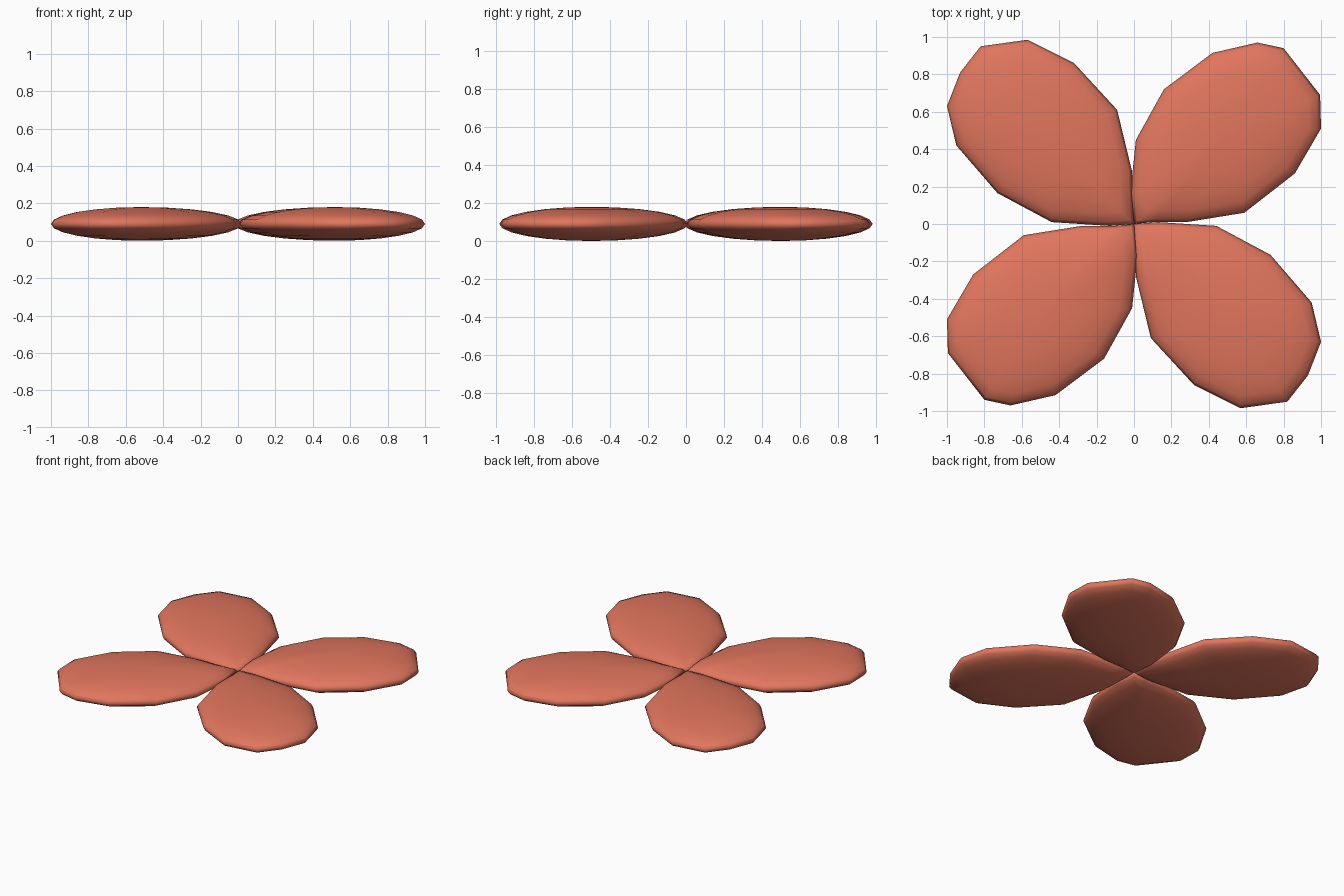
import bpy, bmesh, math

if "Cube" in bpy.data.objects:
    bpy.data.objects.remove(bpy.data.objects["Cube"])

HALF_T = 0.09      # half thickness of a petal
RINGS = 6          # rings from rim to crown

mat = bpy.data.materials.new("coral")
mat.diffuse_color = (0.75, 0.18, 0.11, 1)
mat.use_nodes = True
mat.node_tree.nodes["Principled BSDF"].inputs["Base Color"].default_value = mat.diffuse_color

# Rim outlines seen from above, counter-clockwise from the base at the middle
right_rim = [(0, 0), (0.1, 0.01), (0.28, 0.01), (0.59, 0.06), (0.86, 0.27),
             (1.0, 0.51), (0.995, 0.69), (0.80, 0.94), (0.66, 0.97),
             (0.42, 0.915), (0.16, 0.72), (0.01, 0.45), (-0.02, 0.16)]
left_rim = [(0, 0), (-0.01, 0.28), (-0.09, 0.61), (-0.32, 0.86), (-0.57, 0.985),
            (-0.82, 0.95), (-0.93, 0.81), (-1.0, 0.63), (-0.95, 0.42),
            (-0.73, 0.165), (-0.44, 0.01), (-0.13, -0.01)]


def petal(name, rim, centre, turn):
    """Domed pad: the rim shrinks towards the centre along an elliptic arc, above and below."""
    bm = bmesh.new()
    cx, cy = centre

    def vert(x, y, z):
        return bm.verts.new((turn * x, turn * y, HALF_T + z))

    edge = [vert(x, y, 0) for x, y in rim]
    n = len(rim)
    for side in (1, -1):
        last = edge
        for k in range(1, RINGS):
            a = k / RINGS * math.pi / 2
            s, z = math.cos(a), side * HALF_T * math.sin(a)
            ring = [vert(cx + (x - cx) * s, cy + (y - cy) * s, z) for x, y in rim]
            for i in range(n):
                j = (i + 1) % n
                bm.faces.new((last[i], last[j], ring[j], ring[i]))
            last = ring
        crown = vert(cx, cy, side * HALF_T)
        for i in range(n):
            bm.faces.new((last[i], last[(i + 1) % n], crown))
    bmesh.ops.recalc_face_normals(bm, faces=bm.faces)
    for f in bm.faces:
        f.smooth = True
    me = bpy.data.meshes.new(name)
    bm.to_mesh(me)
    bm.free()
    me.materials.append(mat)
    bpy.context.collection.objects.link(bpy.data.objects.new(name, me))


# Opposite petals are half-turn copies
petal("petal_back_right", right_rim, (0.52, 0.5), 1)
petal("petal_front_left", right_rim, (0.52, 0.5), -1)
petal("petal_back_left", left_rim, (-0.52, 0.5), 1)
petal("petal_front_right", left_rim, (-0.52, 0.5), -1)
